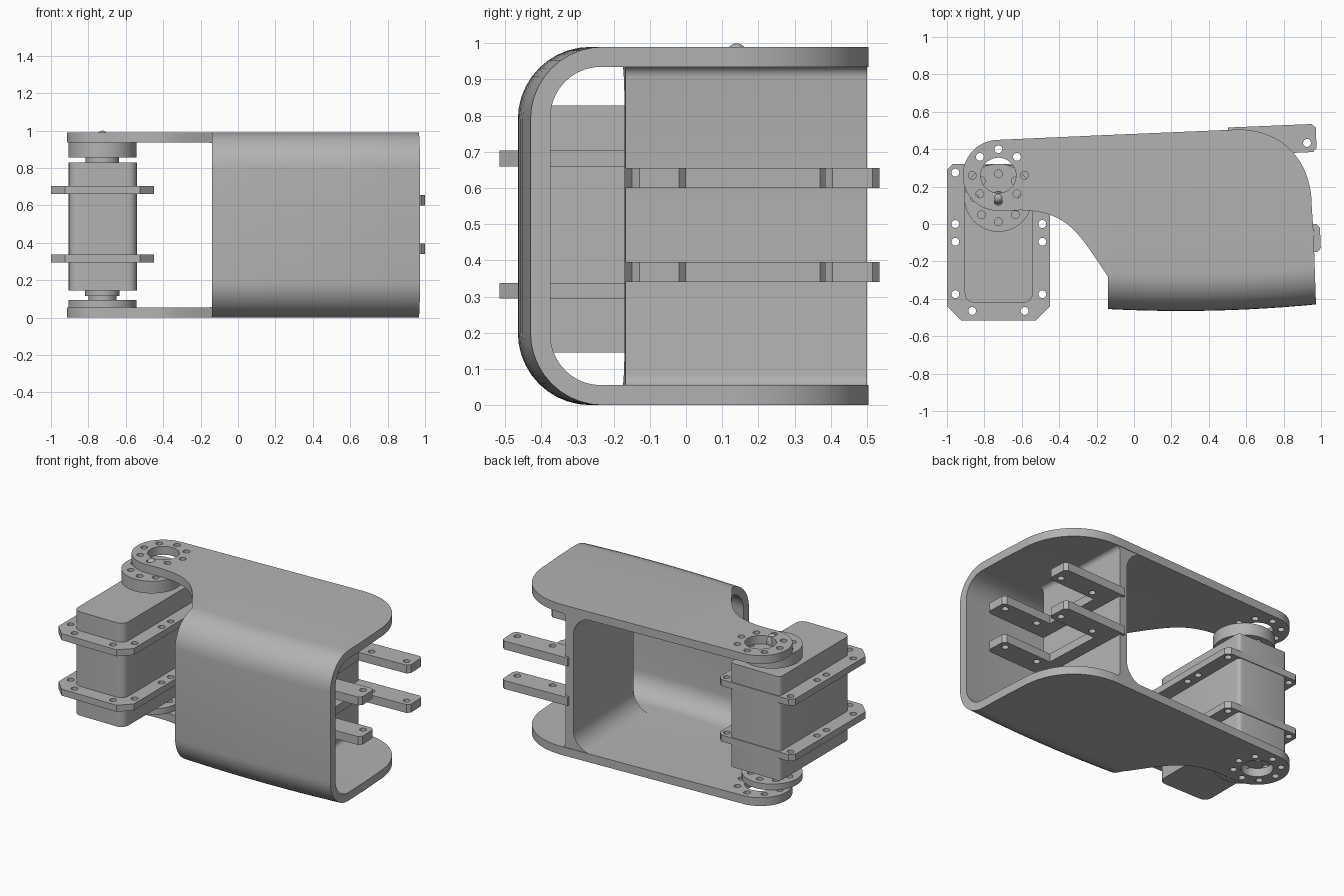
import bpy, bmesh, math
from mathutils import Matrix, Vector
from mathutils.geometry import interpolate_bezier

cube = bpy.data.objects.get("Cube")
if cube:
    bpy.data.objects.remove(cube, do_unlink=True)

grey = bpy.data.materials.new("plain_grey")
grey.use_nodes = True
grey.diffuse_color = (0.45, 0.45, 0.45, 1)
grey.node_tree.nodes["Principled BSDF"].inputs["Base Color"].default_value = (0.45, 0.45, 0.45, 1)

HEIGHT, WALL = 0.99, 0.055
HUB = (-0.725, 0.26)      # pivot of the arm plates
SHAFT = (-0.725, 0.14)    # servo output axis


def finish(name, bm):
    bmesh.ops.recalc_face_normals(bm, faces=bm.faces)
    mesh = bpy.data.meshes.new(name)
    bm.to_mesh(mesh)
    bm.free()
    mesh.materials.append(grey)
    obj = bpy.data.objects.new(name, mesh)
    bpy.context.collection.objects.link(obj)
    return obj


def arc(cx, cy, r, start, end, steps=10):
    angles = [math.radians(start + (end - start) * i / steps) for i in range(steps + 1)]
    return [(cx + r * math.cos(a), cy + r * math.sin(a)) for a in angles]


def bezier(a, b, c, d, steps=20):
    pts = interpolate_bezier(*[Vector((*p, 0)) for p in (a, b, c, d)], steps)
    return [(p.x, p.y) for p in pts]


def prism(name, points, z0, z1):
    bm = bmesh.new()
    face = bm.faces.new([bm.verts.new((x, y, z0)) for x, y in points])
    ext = bmesh.ops.extrude_face_region(bm, geom=[face])
    verts = [v for v in ext["geom"] if isinstance(v, bmesh.types.BMVert)]
    bmesh.ops.translate(bm, vec=(0, 0, z1 - z0), verts=verts)
    return finish(name, bm)


def disc(name, centre, r, z0, z1):
    return prism(name, arc(*centre, r, 0, 360, 48)[:-1], z0, z1)


def combine(obj, tool, operation):
    mod = obj.modifiers.new("cut", "BOOLEAN")
    mod.operation, mod.solver, mod.object = operation, "EXACT", tool
    bpy.context.view_layer.objects.active = obj
    bpy.ops.object.modifier_apply(modifier=mod.name)
    bpy.data.objects.remove(tool, do_unlink=True)


def drill(obj, centres, r, z0=-0.1, z1=1.1):
    bm = bmesh.new()
    for x, y in centres:
        bmesh.ops.create_cone(bm, cap_ends=True, segments=20, radius1=r, radius2=r, depth=z1 - z0,
                              matrix=Matrix.Translation((x, y, (z0 + z1) / 2)))
    combine(obj, finish("drill_cutter", bm), "DIFFERENCE")


def ring(centre, r, count=8):
    return arc(*centre, r, 0, 360, count)[:-1]


# Channel: C section swept along a gentle bow, trimmed by the plan outline
far, r_out, r_in = 1.5, 0.2, 0.14
section = [(far, 0)] + arc(r_out, r_out, r_out, 270, 180) \
    + arc(r_out, HEIGHT - r_out, r_out, 180, 90) + [(far, HEIGHT), (far, HEIGHT - WALL)] \
    + arc(WALL + r_in, HEIGHT - WALL - r_in, r_in, 90, 180) \
    + arc(WALL + r_in, WALL + r_in, r_in, 180, 270) + [(far, WALL)]
bm = bmesh.new()
rows = []
for i in range(25):
    x = -1.2 + 0.1 * i
    bow = -0.465 + 0.067 * (x - 0.25) ** 2
    rows.append([bm.verts.new((x, y + bow, z)) for y, z in section])
for a, b in zip(rows, rows[1:]):
    for i in range(len(section)):
        j = (i + 1) % len(section)
        bm.faces.new((a[i], a[j], b[j], b[i]))
bm.faces.new(rows[0])
bm.faces.new(rows[-1])
channel = finish("arm_channel", bm)

outline = [(-0.14, -0.7), (0.975, -0.7), (0.973, -0.43), (0.96, -0.05)]
outline += bezier((0.95, 0.1), (0.95, 0.33), (0.8, 0.51), (0.55, 0.505))
outline += [(-0.16, 0.475)] + arc(*HUB, 0.19, 90, 270, 28)
outline += bezier((-0.7, 0.07), (-0.35, 0.1), (-0.3, -0.05), (-0.14, -0.28))
combine(channel, prism("outline_cutter", outline, -0.2, 1.2), "INTERSECT")
drill(channel, [HUB], 0.095)
drill(channel, ring(HUB, 0.14), 0.021)

# Cross web with a wide fillet on the hub side, built in its own tilted frame
tilt = Matrix.Translation((0.5, -0.17, 0)) @ Matrix.Rotation(math.radians(2.4), 4, "Z")
low, high, wide, small = WALL - 0.002, HEIGHT - WALL + 0.002, 0.13, 0.03
profile = arc(-wide, high - wide, wide, 90, 0) + arc(-wide, low + wide, wide, 0, -90)
profile += arc(WALL + small, low + small, small, 270, 180, 5)
profile += arc(WALL + small, high - small, small, 180, 90, 5)
web = prism("cross_web", profile, 0, 0.668)
# stand the profile upright: its second axis becomes z, its depth becomes y
web.data.transform(Matrix(((1, 0, 0, 0), (0, 0, 1, 0), (0, 1, 0, 0), (0, 0, 0, 1))))
web.data.flip_normals()
web.data.transform(tilt)

# Two U-shaped mounting forks on the web
c, tip, span, width, back = 0.02, 0.5, 0.685, 0.15, 0.14
fork = [(0.03, 0), (tip - c, 0), (tip, c), (tip, width - c), (tip - c, width), (back, width),
        (back, span - width), (tip - c, span - width), (tip, span - width + c),
        (tip, span - c), (tip - c, span), (0.03, span)]
fork_holes = [(u, v) for u in (0.2, 0.45) for v in (0.1, span - 0.1)]
for name, z in (("lower_fork", 0.34), ("upper_fork", 0.6)):
    obj = prism(name, fork, z, z + WALL)
    drill(obj, fork_holes, 0.021)
    obj.data.transform(tilt)

# Servo body with rounded front corners
body = arc(-0.855, -0.37, 0.05, 180, 270, 6) + arc(-0.59, -0.37, 0.05, 270, 360, 6) \
    + arc(-0.565, 0.29, 0.025, 0, 90, 4) + arc(-0.88, 0.29, 0.025, 90, 180, 4)
prism("servo_body", body, 0.145, 0.828)

# Servo mounting flanges
flange = [(-1, -0.44), (-0.925, -0.515), (-0.525, -0.515), (-0.45, -0.44),
          (-0.45, 0.29), (-0.48, 0.32), (-0.97, 0.32), (-1, 0.29)]
flange_holes = [(x, y) for x in (-0.955, -0.49) for y in (-0.375, -0.095, 0, 0.275)]
flange_holes += [(-0.865, -0.465), (-0.585, -0.465)]
for name, z in (("lower_flange", 0.295), ("upper_flange", 0.66)):
    drill(prism(name, flange, z, z + 0.043), flange_holes, 0.021)

# Output horns, necks and screw heads
for name, z0, z1 in (("upper_horn", 0.855, 0.935), ("lower_horn", 0.055, 0.095)):
    drill(disc(name, SHAFT, 0.182, z0, z1), ring(SHAFT, 0.128), 0.021)
disc("upper_neck", SHAFT, 0.09, 0.82, 0.86)
disc("lower_neck", SHAFT, 0.075, 0.09, 0.13)
disc("lower_collar", SHAFT, 0.092, 0.115, 0.15)
for name, z, h in (("upper_screw", 0.95, 0.05), ("lower_screw", 0.06, 0.025)):
    bm = bmesh.new()
    bmesh.ops.create_uvsphere(bm, u_segments=20, v_segments=12, radius=1,
                              matrix=Matrix.Translation((*SHAFT, z)) @ Matrix.Diagonal((0.035, 0.035, h, 1)))
    finish(name, bm)

# Smooth shading with crisp edges
bpy.ops.object.select_all(action="DESELECT")
for obj in bpy.context.scene.objects:
    if obj.type == "MESH" and grey.name in obj.data.materials:
        obj.select_set(True)
        bpy.context.view_layer.objects.active = obj
bpy.ops.object.shade_smooth_by_angle(angle=math.radians(30))
